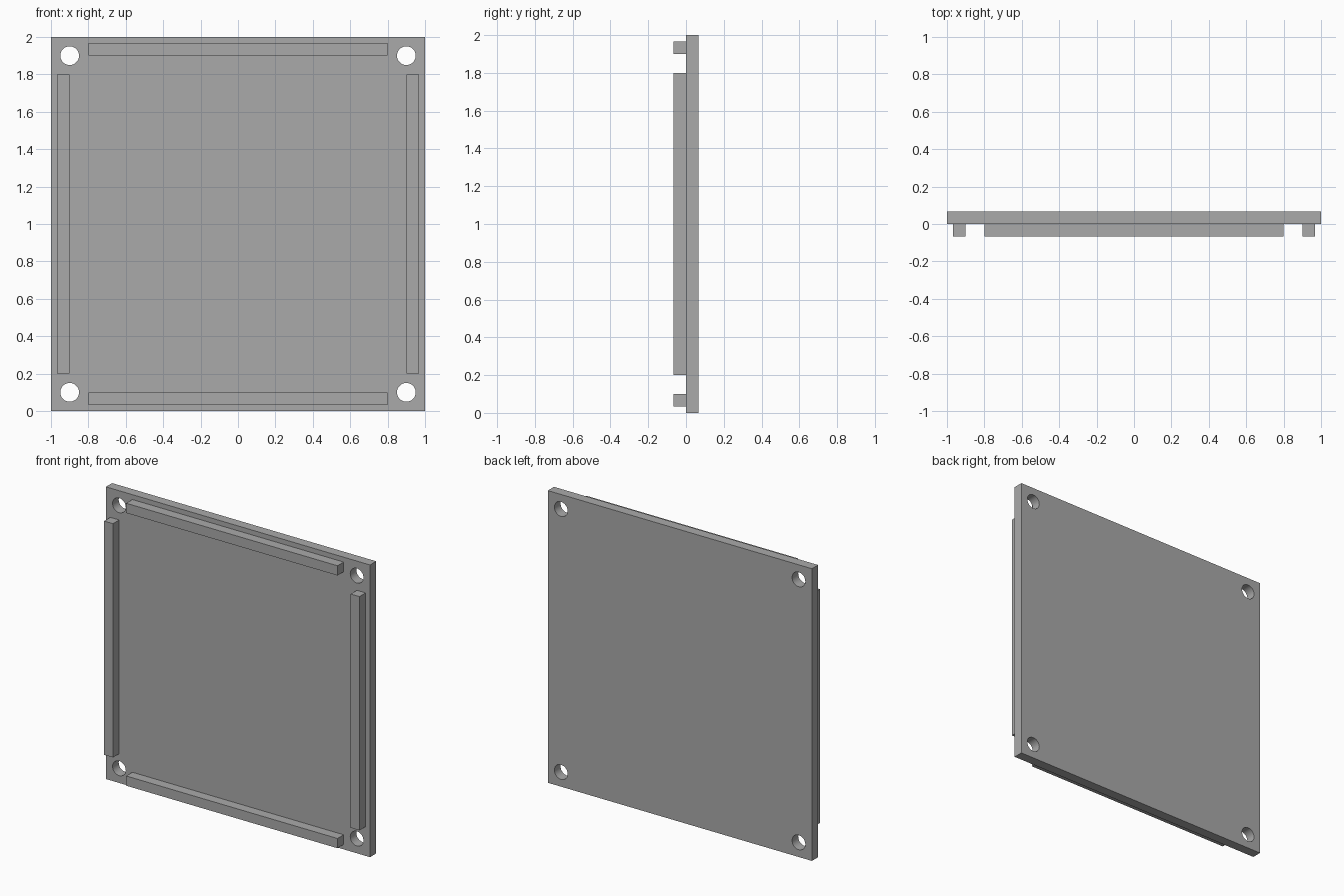
import bpy
import bmesh
from math import radians
from mathutils import Matrix

cube = bpy.data.objects.get("Cube")
if cube:
    bpy.data.objects.remove(cube, do_unlink=True)

THICK = 1 / 15       # plate thickness, also rib width and height
HOLE = 0.9           # hole offset from the plate centre
RIB = HOLE + THICK / 2
MID = 1.0            # height of the plate centre

grey = bpy.data.materials.new("plain grey")
grey.use_nodes = True
grey.diffuse_color = (0.4, 0.4, 0.4, 1)
grey.node_tree.nodes["Principled BSDF"].inputs["Base Color"].default_value = grey.diffuse_color


def add_object(name, bm):
    mesh = bpy.data.meshes.new(name)
    bm.to_mesh(mesh)
    bm.free()
    mesh.materials.append(grey)
    obj = bpy.data.objects.new(name, mesh)
    bpy.context.collection.objects.link(obj)
    return obj


def box(name, size, centre):
    bm = bmesh.new()
    bmesh.ops.create_cube(bm, size=1, matrix=Matrix.Translation(centre) @ Matrix.Diagonal((*size, 1)))
    return add_object(name, bm)


# Square back plate
plate = box("plate", (2, THICK, 2), (0, THICK / 2, MID))

# Four round corner holes
bm = bmesh.new()
for x in (-HOLE, HOLE):
    for z in (-HOLE, HOLE):
        place = Matrix.Translation((x, THICK / 2, MID + z)) @ Matrix.Rotation(radians(90), 4, "X")
        bmesh.ops.create_cone(bm, cap_ends=True, segments=48, radius1=0.05, radius2=0.05,
                              depth=THICK * 3, matrix=place)
cutter = add_object("hole_cutter", bm)
cutter.hide_render = True
cut = plate.modifiers.new("corner holes", "BOOLEAN")
cut.operation = "DIFFERENCE"
cut.solver = "EXACT"
cut.object = cutter

bpy.ops.object.select_all(action="DESELECT")
plate.select_set(True)
bpy.context.view_layer.objects.active = plate
bpy.ops.object.modifier_apply(modifier=cut.name)
bpy.data.objects.remove(cutter, do_unlink=True)
bpy.ops.object.shade_smooth_by_angle(angle=radians(30))

# Ribs along the four edges of the front face
LENGTH = 1.6
for side, name in ((-1, "right_rib"), (1, "left_rib")):
    box(name, (THICK, THICK, LENGTH), (side * RIB, -THICK / 2, MID))
for side, name in ((-1, "bottom_rib"), (1, "top_rib")):
    box(name, (LENGTH, THICK, THICK), (0, -THICK / 2, MID + side * RIB))
